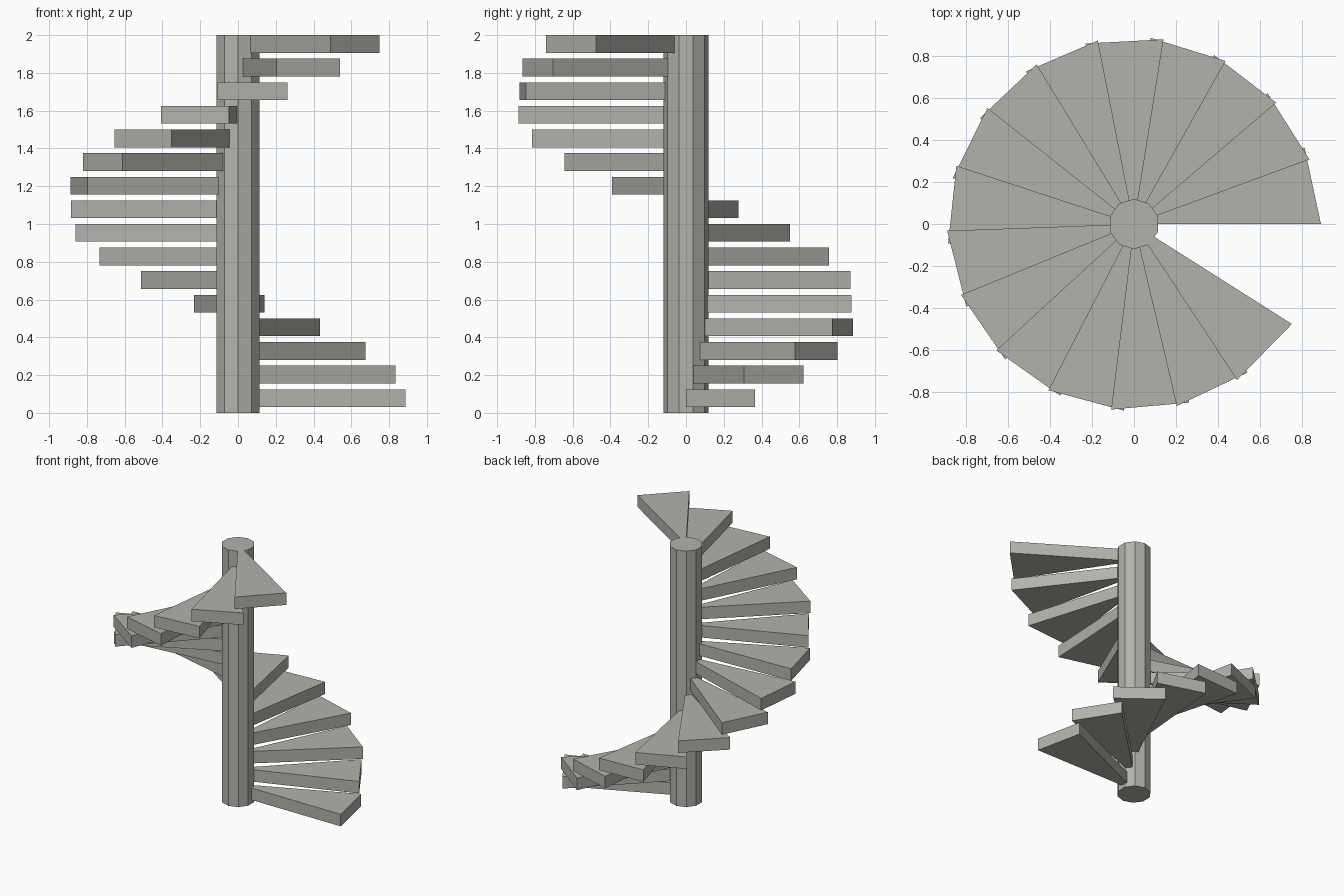
import bpy
import bmesh
from math import cos, sin, radians

cube = bpy.data.objects.get("Cube")
if cube:
    bpy.data.objects.remove(cube, do_unlink=True)

STEPS = 16
RISE = 2 / STEPS
THICKNESS = RISE * 0.75
TURN = radians(20.23)    # rotation from one tread to the next
SPAN = radians(24.2)     # angle each tread covers, overlapping the next
INNER, OUTER = 0.115, 0.888

# Single stone colour
stone = bpy.data.materials.new("warm grey stone")
stone.use_nodes = True
colour = (0.45, 0.45, 0.41, 1)
stone.diffuse_color = colour
stone.node_tree.nodes["Principled BSDF"].inputs["Base Color"].default_value = colour


def prism(name, outline, bottom, top):
    """Extrude a flat outline straight up between two heights."""
    bm = bmesh.new()
    base = bm.faces.new([bm.verts.new((x, y, bottom)) for x, y in outline])
    lift = bmesh.ops.extrude_face_region(bm, geom=[base], use_keep_orig=True)
    moved = [v for v in lift["geom"] if isinstance(v, bmesh.types.BMVert)]
    bmesh.ops.translate(bm, verts=moved, vec=(0, 0, top - bottom))
    bmesh.ops.recalc_face_normals(bm, faces=bm.faces)
    mesh = bpy.data.meshes.new(name)
    bm.to_mesh(mesh)
    bm.free()
    mesh.materials.append(stone)
    obj = bpy.data.objects.new(name, mesh)
    bpy.context.collection.objects.link(obj)
    return obj


def polar(radius, angle):
    return radius * cos(angle), radius * sin(angle)


# Ten-sided central column
prism("column", [polar(0.12, radians(90 + 36 * i)) for i in range(10)], 0, 2)

# Wedge treads climbing anticlockwise
for i in range(STEPS):
    start, end = i * TURN, i * TURN + SPAN
    wedge = [polar(INNER, start), polar(OUTER, start),
             polar(OUTER, end), polar(INNER, end)]
    top = (i + 1) * RISE
    prism(f"step_{i + 1:02d}", wedge, top - THICKNESS, top)
